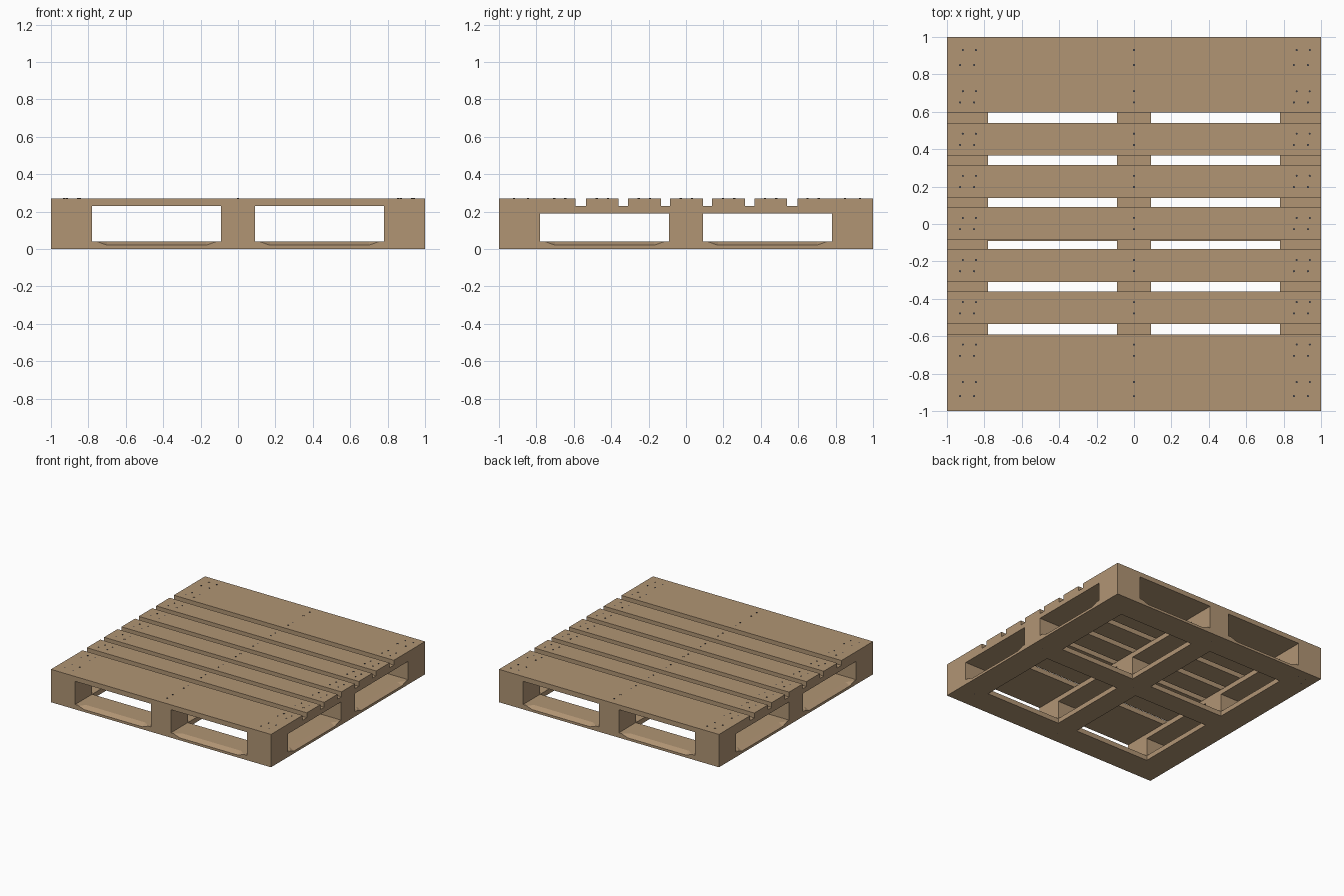
import bpy, bmesh, math
from mathutils import Matrix, Vector

if "Cube" in bpy.data.objects:
    bpy.data.objects.remove(bpy.data.objects["Cube"])


def material(name, colour):
    m = bpy.data.materials.new(name)
    m.diffuse_color = (*colour, 1)
    m.use_nodes = True
    m.node_tree.nodes["Principled BSDF"].inputs["Base Color"].default_value = m.diffuse_color
    return m


WOOD = material("pale wood", (0.44, 0.30, 0.175))
STEEL = material("dark nail steel", (0.045, 0.045, 0.05))


def finish(bm, name, mat):
    bmesh.ops.recalc_face_normals(bm, faces=bm.faces)
    mesh = bpy.data.meshes.new(name)
    bm.to_mesh(mesh)
    bm.free()
    mesh.materials.append(mat)
    ob = bpy.data.objects.new(name, mesh)
    bpy.context.collection.objects.link(ob)
    return ob


def box(name, x, y, z):
    bm = bmesh.new()
    bmesh.ops.create_cube(bm, size=1)
    for v in bm.verts:
        v.co = Vector([(a + b) / 2 + c * (b - a) for c, (a, b) in zip(v.co, (x, y, z))])
    return finish(bm, name, WOOD)


# Heights of the layers and the three block bands
BASE, BLOCK, STRINGER, TOP = 0.04, 0.19, 0.23, 0.27
BANDS = {"left": (-1, -0.78), "middle": (-0.09, 0.09), "right": (0.78, 1)}
GAPS = [(-0.78, -0.09), (0.09, 0.78)]

# Nine blocks, reaching through the bottom frame
for xn, xb in BANDS.items():
    for yn, yb in zip(("front", "centre", "back"), BANDS.values()):
        box(f"{yn}_{xn}_block", xb, yb, (0, BLOCK))

# Three stringers under the deck
for xn, xb in BANDS.items():
    box(f"{xn}_stringer", xb, (-1, 1), (BLOCK, STRINGER))

# Seven deck boards
DECK = [(-1, -0.59), (-0.535, -0.36), (-0.31, -0.135), (-0.085, 0.09),
        (0.14, 0.315), (0.365, 0.54), (0.595, 1)]
for i, yb in enumerate(DECK):
    box(f"deck_board_{i + 1}", (-1, 1), yb, (STRINGER, TOP))


# Outer bottom board with a milled entry chamfer, turned to each side
def chamfered_board(name, a, b, angle):
    bm = bmesh.new()
    stations = [(a, 0), (a + 0.025, 0), (a + 0.08, 1), (b - 0.08, 1), (b - 0.025, 0), (b, 0)]
    rings = []
    for x, k in stations:
        section = [(-0.78, 0), (-1, 0), (-1, BASE - 0.02 * k), (-1 + 0.04 * k, BASE), (-0.78, BASE)]
        rings.append([bm.verts.new((x, y, z)) for y, z in section])
    for r, s in zip(rings, rings[1:]):
        for i in range(5):
            j = (i + 1) % 5
            bm.faces.new((r[i], r[j], s[j], s[i]))
    bm.faces.new(rings[0])
    bm.faces.new(rings[-1])
    bmesh.ops.remove_doubles(bm, verts=bm.verts, dist=1e-5)
    bmesh.ops.rotate(bm, verts=bm.verts, cent=(0, 0, 0), matrix=Matrix.Rotation(angle, 3, 'Z'))
    finish(bm, name, WOOD)


for side, quarter in (("front", 0), ("right", 1), ("back", 2), ("left", 3)):
    for i, (a, b) in enumerate(GAPS):
        chamfered_board(f"{side}_bottom_board_{i + 1}", a, b, quarter * math.pi / 2)

# Middle bottom boards forming a cross
for i, g in enumerate(GAPS):
    box(f"cross_bottom_board_{i + 1}", g, BANDS["middle"], (0, BASE))
    box(f"long_bottom_board_{i + 1}", BANDS["middle"], g, (0, BASE))


# Nail heads
def nails(name, points, z):
    bm = bmesh.new()
    for x, y in points:
        bmesh.ops.create_cone(bm, cap_ends=True, segments=8, radius1=0.006, radius2=0.006,
                              depth=0.004, matrix=Matrix.Translation((x, y, z)))
    finish(bm, name, STEEL)


UPPER = (-0.915, -0.845, 0, 0.87, 0.94)
LOWER = (-0.93, -0.855, 0, 0.855, 0.93)
pairs = [(0.93, 0.85), (0.71, 0.65), (-0.645, -0.705), (-0.845, -0.92)]
pairs += [((a + b) / 2 + 0.03, (a + b) / 2 - 0.03) for a, b in DECK[1:-1]]
nails("deck_nails", [(x, y) for hi, lo in pairs
                     for y, xs in ((hi, UPPER), (lo, LOWER)) for x in xs], TOP)

corner = [(sx * x, sy * y) for sx in (-1, 1) for sy in (-1, 1)
          for x, y in ((0.93, 0.85), (0.855, 0.85), (0.915, 0.92), (0.845, 0.92))]
edge = [(0, 0.9), (0, -0.9), (0.9, 0), (-0.9, 0), (0, 0)]
nails("bottom_nails", corner + edge, 0.002)
